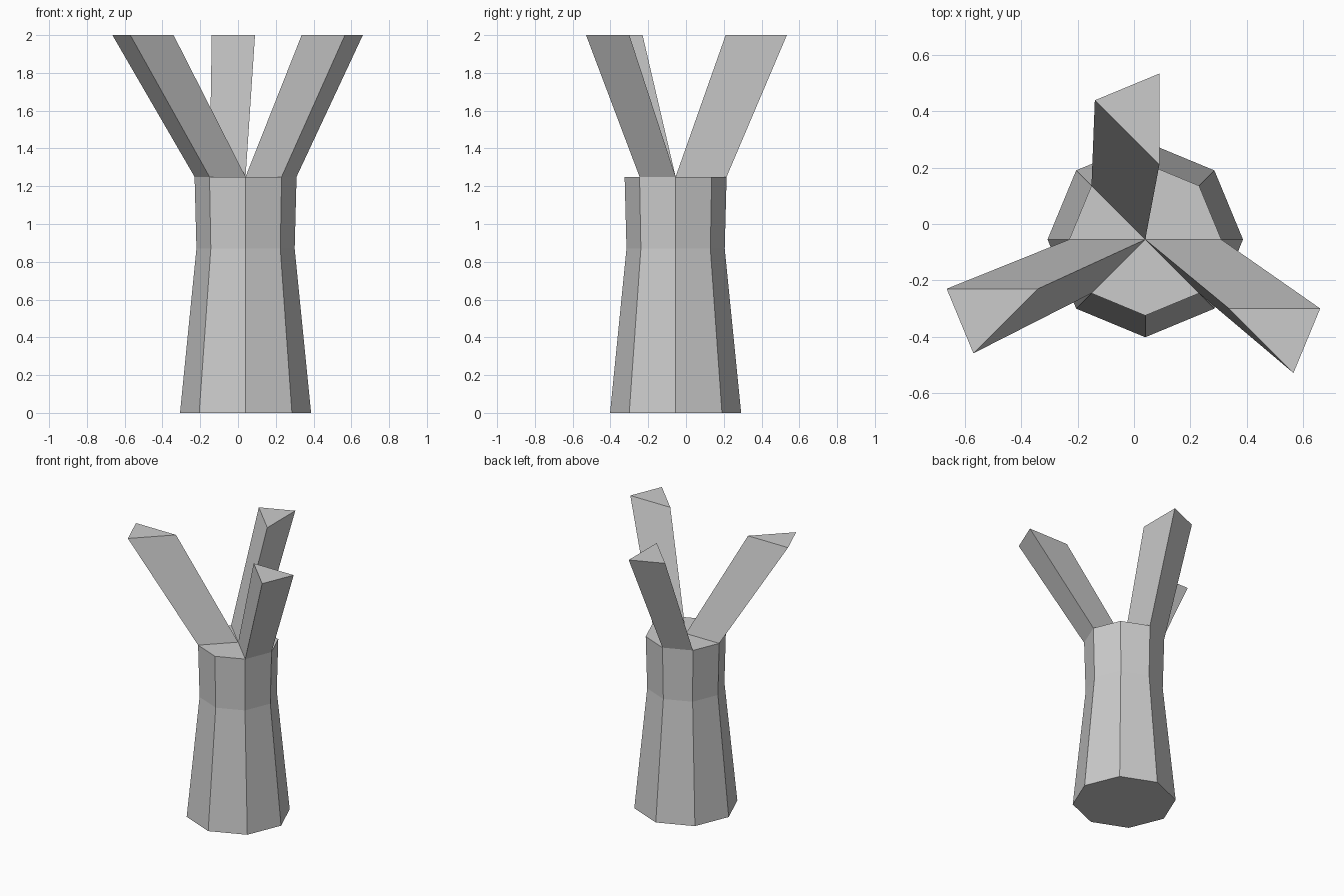
import bpy
import bmesh
from math import cos, sin, pi
from mathutils import Vector

if "Cube" in bpy.data.objects:
    bpy.data.objects.remove(bpy.data.objects["Cube"])

SIDES = 8
CENTRE = Vector((0.04, -0.055, 0))
TOP_R, TOP_Z = 0.27, 1.25
GROWTH = 1.2  # branches widen slightly toward their tips

# Branches: index of the top wedge each one grows from -> inner corner of its tip
BRANCHES = {
    2: Vector((0.09, 0.21, 2)),
    4: Vector((-0.341, -0.23, 2)),
    7: Vector((0.337, -0.30, 2)),
}


def spoke(i, r):
    a = 2 * pi * i / SIDES
    return Vector((r * cos(a), r * sin(a), 0))


bm = bmesh.new()

# Trunk: three octagonal rings
rings = []
for r, z in ((0.347, 0), (0.26, 0.87), (TOP_R, TOP_Z)):
    rings.append([bm.verts.new(CENTRE + spoke(i, r) + Vector((0, 0, z)))
                  for i in range(SIDES)])
for low, high in zip(rings, rings[1:]):
    for i in range(SIDES):
        j = (i + 1) % SIDES
        bm.faces.new((low[i], low[j], high[j], high[i]))
bm.faces.new(rings[0][::-1])

# Trunk top: fan of wedges, three of them drawn out into branches
hub = bm.verts.new(CENTRE + Vector((0, 0, TOP_Z)))
for i in range(SIDES):
    j = (i + 1) % SIDES
    base = [hub, rings[-1][i], rings[-1][j]]
    if i in BRANCHES:
        tip = [bm.verts.new(BRANCHES[i] + off * GROWTH) for off in
               (Vector(), spoke(i, TOP_R), spoke(j, TOP_R))]
        for k in range(3):
            n = (k + 1) % 3
            bm.faces.new((base[k], base[n], tip[n], tip[k]))
        base = tip
    bm.faces.new(base)

bmesh.ops.recalc_face_normals(bm, faces=bm.faces)
mesh = bpy.data.meshes.new("branched_trunk")
bm.to_mesh(mesh)
bm.free()
bpy.context.collection.objects.link(bpy.data.objects.new("branched_trunk", mesh))
